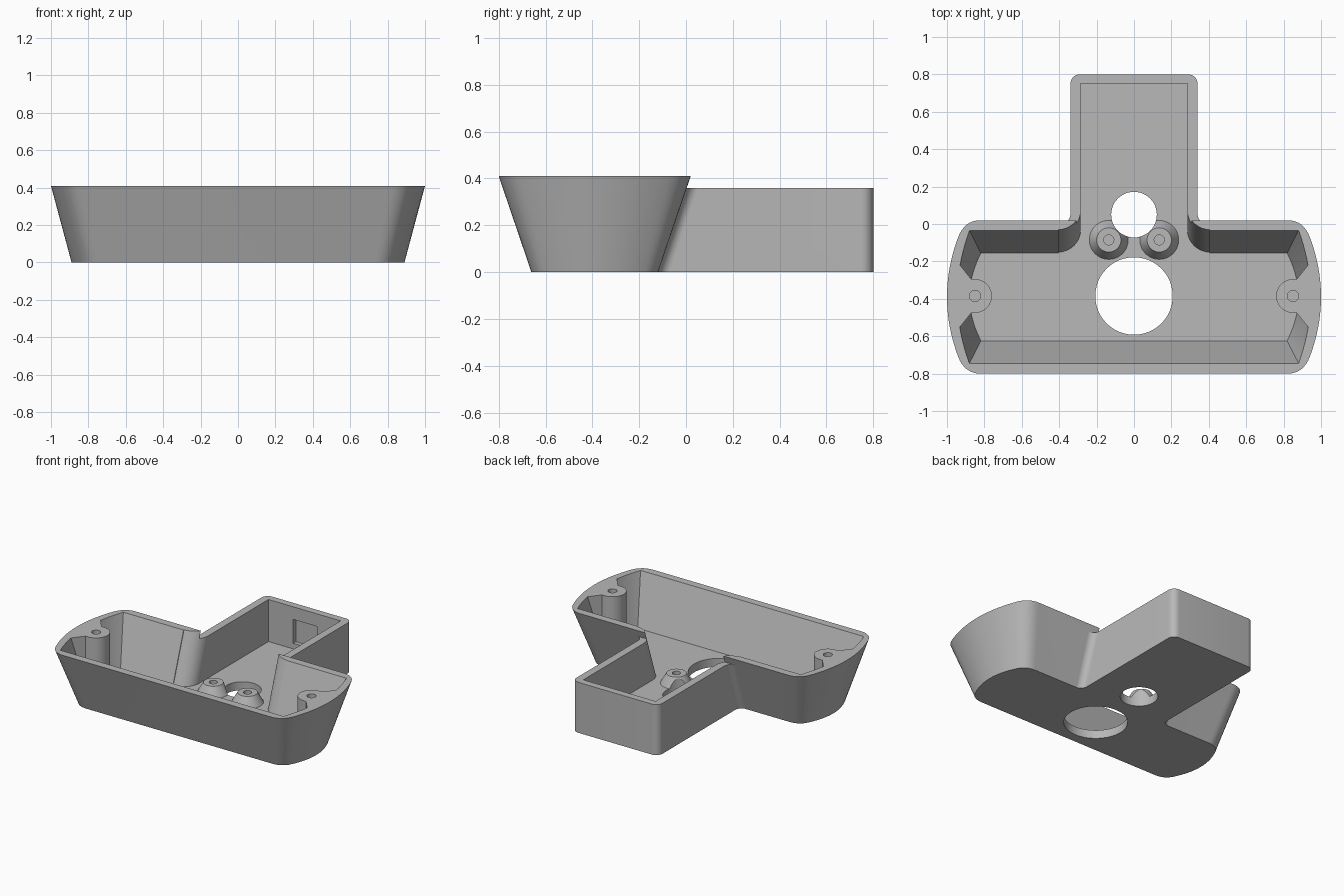
import bpy, bmesh, math

old = bpy.data.objects.get("Cube")
if old:
    bpy.data.objects.remove(old, do_unlink=True)

H, FLOOR, NECK_H = 0.41, 0.06, 0.36   # rim, floor and neck heights
MID = -0.39                           # tray centre line in y
ABOVE = 0.5                           # cutters end above the rim


def loft(name, low, high, z0, z1):
    """Solid between two matching outlines."""
    bm = bmesh.new()
    a = [bm.verts.new((x, y, z0)) for x, y in low]
    b = [bm.verts.new((x, y, z1)) for x, y in high]
    n = len(a)
    bm.faces.new(a[::-1])
    bm.faces.new(b)
    for i in range(n):
        j = (i + 1) % n
        bm.faces.new((a[i], a[j], b[j], b[i]))
    bmesh.ops.recalc_face_normals(bm, faces=bm.faces)
    me = bpy.data.meshes.new(name)
    bm.to_mesh(me)
    bm.free()
    ob = bpy.data.objects.new(name, me)
    bpy.context.collection.objects.link(ob)
    return ob


def combine(target, tool, operation):
    """Bake one boolean and discard the tool."""
    mod = target.modifiers.new("cut", 'BOOLEAN')
    mod.operation, mod.solver, mod.object = operation, 'EXACT', tool
    bpy.context.view_layer.update()
    dg = bpy.context.evaluated_depsgraph_get()
    me = bpy.data.meshes.new_from_object(target.evaluated_get(dg))
    target.modifiers.clear()
    target.data = me
    bpy.data.objects.remove(tool, do_unlink=True)


def circle(x, y, r, n=48):
    return [(x + r * math.cos(math.tau * i / n), y + r * math.sin(math.tau * i / n))
            for i in range(n)]


def cylinder(name, x, y, r, z0, z1, top=None):
    return loft(name, circle(x, y, r), circle(x, y, top or r), z0, z1)


def box(name, x0, x1, y0, y1, z0, z1):
    pts = [(x0, y0), (x1, y0), (x1, y1), (x0, y1)]
    return loft(name, pts, pts, z0, z1)


def four_way(quarter):
    """Mirror a quarter outline, running from side to front, into a loop."""
    right = quarter + [(x, -y) for x, y in quarter[::-1] if y != 0]
    right = [(x, -y) for x, y in quarter[:0:-1]] + quarter
    left = [(-x, y) for x, y in right[::-1]]
    return right + left


def scaled(pts, sx, sy):
    return [(x * sx, MID + y * sy) for x, y in pts]


def junction(name, side, x, y0, y1, r, z0, z1):
    """Leaning concave fillet between the neck side and the tray's back wall."""
    def outline(w):
        pts = [(x - 0.08, w - 0.05), (x + r, w - 0.05)]
        for i in range(11):
            a = -math.pi / 2 - math.pi / 2 * i / 10
            pts.append((x + r + r * math.cos(a), w + r + r * math.sin(a)))
        pts.append((x - 0.08, w + r))
        return [(side * px, py) for px, py in pts]
    return loft(name, outline(y0), outline(y1), z0, z1)


# Outer tray: bowed ends, rounded corners, tapering to the base
outer = [(1 - 0.06 * (i / 10) ** 2, 0.32 * i / 10) for i in range(11)]
for i in range(1, 9):
    t = i / 8
    u = 1 - t
    outer.append((u * u * 0.94 + 2 * u * t * 0.906 + t * t * 0.82,
                  u * u * 0.32 + 2 * u * t * 0.41 + t * t * 0.41))
outer = four_way(outer)
body = loft("housing", scaled(outer, 0.89, 0.66), scaled(outer, 1, 1), 0, H)

# Neck with rounded back corners
neck = [(-0.34, -0.3), (0.34, -0.3)]
for cx, start in ((0.29, 0), (-0.29, math.pi / 2)):
    for i in range(9):
        a = start + math.pi / 2 * i / 8
        neck.append((cx + 0.05 * math.cos(a), 0.75 + 0.05 * math.sin(a)))
combine(body, loft("neck", neck, neck, 0, NECK_H), 'UNION')
for s in (1, -1):
    combine(body, junction("outer_fillet", s, 0.34, -0.12, 0.003, 0.05, 0, NECK_H), 'UNION')

# Cavity: tapered tray pocket plus straight neck pocket
inner = four_way([(0.945 - 0.065 * (i / 10) ** 2, 0.355 * i / 10) for i in range(11)])
grow = (ABOVE - FLOOR) / (H - FLOOR)
cavity = loft("cavity", scaled(inner, 0.93, 0.66),
              scaled(inner, 0.93 + 0.07 * grow, 0.66 + 0.34 * grow), FLOOR, ABOVE)
combine(cavity, box("neck_pocket", -0.285, 0.285, -0.3, 0.75, FLOOR, ABOVE), 'UNION')
for s in (1, -1):
    combine(cavity, junction("inner_fillet", s, 0.285, -0.15, 0.001, 0.12, FLOOR, ABOVE), 'UNION')

# End screw posts are left standing in the cavity
for s in (1, -1):
    post = [(1.1, -0.39), (1.1, 0.39), (0.93, 0.165), (0.87, 0.09)]
    for i in range(1, 24):
        a = math.pi / 2 + math.pi * i / 24
        post.append((0.85 + 0.09 * math.cos(a), 0.09 * math.sin(a)))
    post += [(0.87, -0.09), (0.93, -0.165)]
    post = [(s * x, y - 0.385) for x, y in post]
    combine(cavity, loft("post", post, post, 0, ABOVE + 0.1), 'DIFFERENCE')
combine(body, cavity, 'DIFFERENCE')

# Low conical bosses on the floor
for s in (1, -1):
    combine(body, cylinder("boss", s * 0.135, -0.085, 0.115, 0.04, 0.13, 0.065), 'UNION')

# Floor openings, screw holes and the recess inside the back wall
combine(body, cylinder("large_opening", 0, -0.385, 0.207, -0.1, 0.3), 'DIFFERENCE')
combine(body, cylinder("small_opening", 0, 0.05, 0.122, -0.1, 0.3), 'DIFFERENCE')
for s in (1, -1):
    combine(body, cylinder("boss_hole", s * 0.135, -0.085, 0.027, 0.03, 0.3), 'DIFFERENCE')
    combine(body, cylinder("post_hole", s * 0.85, -0.385, 0.03, 0.2, ABOVE), 'DIFFERENCE')
combine(body, box("recess", -0.09, 0.1, 0.7, 0.78, 0.1, 0.27), 'DIFFERENCE')

# Colour and shading
grey = bpy.data.materials.new("plain_grey")
grey.use_nodes = True
colour = (0.48, 0.48, 0.48, 1)
grey.diffuse_color = colour
grey.node_tree.nodes["Principled BSDF"].inputs["Base Color"].default_value = colour
body.data.materials.clear()
body.data.materials.append(grey)
for p in body.data.polygons:
    p.material_index = 0
bpy.ops.object.select_all(action='DESELECT')
body.select_set(True)
bpy.context.view_layer.objects.active = body
bpy.ops.object.shade_smooth_by_angle(angle=math.radians(25))
